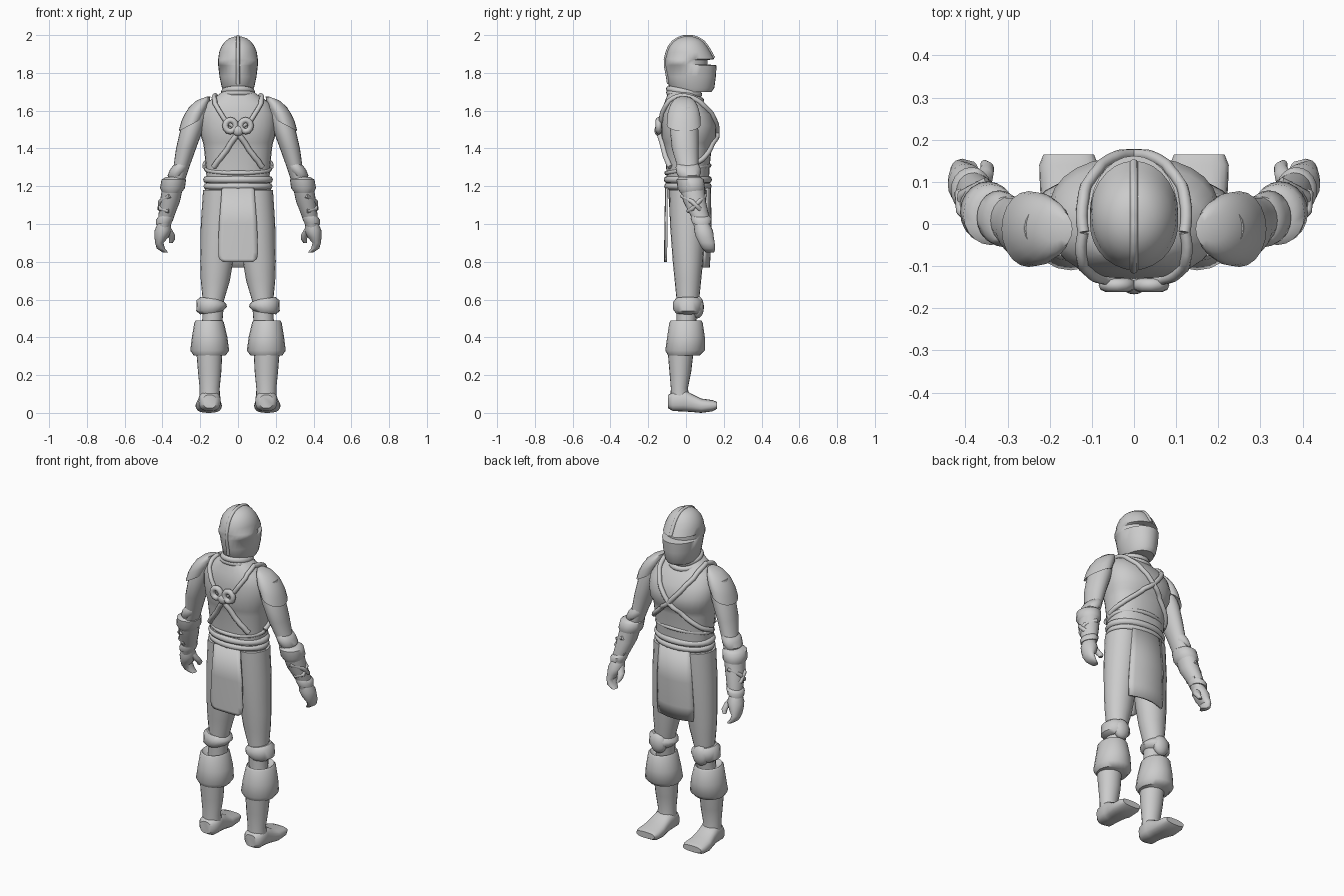
import bpy, bmesh
from math import cos, sin, pi, radians, copysign
from mathutils import Vector
from mathutils.bvhtree import BVHTree

cube = bpy.data.objects.get("Cube")
if cube:
    bpy.data.objects.remove(cube)

grey = bpy.data.materials.new("plain grey")
grey.use_nodes = True
grey.diffuse_color = (.6, .6, .6, 1)
shader = next(n for n in grey.node_tree.nodes if n.type == 'BSDF_PRINCIPLED')
shader.inputs["Base Color"].default_value = grey.diffuse_color


def add_object(name, data):
    obj = bpy.data.objects.new(name, data)
    data.materials.append(grey)
    bpy.context.scene.collection.objects.link(obj)
    return obj


def finish(name, bm, mirror=False):
    """Turn a bmesh into a smooth object and return its surface for snapping."""
    bmesh.ops.recalc_face_normals(bm, faces=bm.faces)
    surface = BVHTree.FromBMesh(bm)
    mesh = bpy.data.meshes.new(name)
    bm.to_mesh(mesh)
    bm.free()
    mesh.shade_smooth()
    mesh.set_sharp_from_angle(angle=radians(48))
    obj = add_object(name, mesh)
    if mirror:
        obj.modifiers.new("Mirror", 'MIRROR').use_mirror_merge = False
    return surface


def loft(name, rings, mirror=False, axis='Z', power=1.0, n=20):
    """Skin elliptical rings (x, y, z, radius, radius, optional tilt)."""
    bm = bmesh.new()
    loops = []
    for x, y, z, r1, r2, *tilt in rings:
        t = radians(tilt[0]) if tilt else 0
        loop = []
        for i in range(n):
            a = 2 * pi * i / n
            u = copysign(abs(cos(a)) ** power, cos(a)) * r1
            v = copysign(abs(sin(a)) ** power, sin(a)) * r2
            if axis == 'Z':
                p = (x + u * cos(t), y + v, z - u * sin(t))
            else:
                p = (x + u, y, z + v)
            loop.append(bm.verts.new(p))
        loops.append(loop)
    for low, high in zip(loops, loops[1:]):
        for i in range(n):
            j = (i + 1) % n
            bm.faces.new((low[i], low[j], high[j], high[i]))
    bm.faces.new(loops[0])
    bm.faces.new(loops[-1])
    return finish(name, bm, mirror)


def tube(name, points, radius, cyclic=False, surface=None, lift=0.0):
    """Round cord along points, laid on a surface when one is given."""
    path = [Vector(p) for p in points]
    if surface:
        fine = [a.lerp(b, k / 6) for a, b in zip(path, path[1:]) for k in range(6)]
        path = []
        for p in fine + [Vector(points[-1])]:
            spot, normal, _, _ = surface.find_nearest(p)
            path.append(spot + normal * lift)
    curve = bpy.data.curves.new(name, 'CURVE')
    curve.dimensions = '3D'
    curve.bevel_depth = radius
    curve.bevel_resolution = 2
    curve.use_fill_caps = True
    spline = curve.splines.new('POLY')
    spline.points.add(len(path) - 1)
    for point, p in zip(spline.points, path):
        point.co = (*p, 1)
    spline.use_cyclic_u = cyclic
    spline.use_smooth = True
    add_object(name, curve)


def hoop(name, x, y, z, rx, ry, radius, slope=0.0):
    angles = [2 * pi * i / 28 for i in range(28)]
    tube(name, [(x + rx * cos(a), y + ry * sin(a), z + slope * sin(a)) for a in angles],
         radius, cyclic=True)


def ball(name, centre, size, mirror=False):
    bm = bmesh.new()
    bmesh.ops.create_uvsphere(bm, u_segments=16, v_segments=10, radius=1)
    bmesh.ops.scale(bm, vec=size, verts=bm.verts)
    bmesh.ops.translate(bm, vec=centre, verts=bm.verts)
    finish(name, bm, mirror)


def panel(name, rows, bend):
    """Hanging cloth from rows of (z, y, half width)."""
    bm = bmesh.new()
    grid = [[bm.verts.new((w * k / 4, y + bend * (w * k / 4) ** 2, z)) for k in range(-4, 5)]
            for z, y, w in rows]
    for a, b in zip(grid, grid[1:]):
        for k in range(8):
            bm.faces.new((a[k], a[k + 1], b[k + 1], b[k]))
    finish(name, bm)
    solid = bpy.data.objects[name].modifiers.new("Thickness", 'SOLIDIFY')
    solid.thickness = .012
    solid.offset = 0


# Torso, vest and pelvis
torso = loft("torso", [
    (0, .01, 1.2, .165, .11), (0, .01, 1.3, .17, .115), (0, .01, 1.4, .18, .125),
    (0, .01, 1.43, .185, .13), (0, .015, 1.46, .195, .145), (0, .015, 1.52, .205, .145),
    (0, .005, 1.58, .2, .135), (0, -.01, 1.64, .17, .105), (0, -.02, 1.68, .11, .08),
    (0, -.02, 1.71, .07, .07)], power=.85, n=28)
loft("pelvis", [(0, .01, 1.22, .17, .105), (0, .01, 1.1, .185, .1),
                (0, .01, .95, .15, .08), (0, .01, .86, .05, .05)])
hoop("upper_belt", 0, .01, 1.235, .165, .108, .02)
hoop("lower_belt", 0, .01, 1.2, .165, .108, .018)
hoop("waist_cord", 0, .01, 1.29, .168, .113, .012, slope=.02)

# Neck and wrapped collar
loft("neck", [(0, -.02, 1.64, .075, .075), (0, 0, 1.78, .07, .075)])
hoop("collar", 0, -.01, 1.7, .072, .078, .018, slope=-.015)
hoop("scarf", 0, -.005, 1.675, .085, .085, .016, slope=-.02)

# Helmet with a recessed eye slit and a crest
helmet = loft("helmet", [
    (0, .035, 1.7, .075, .1), (0, .03, 1.72, .085, .12), (0, .03, 1.78, .098, .128),
    (0, .026, 1.84, .105, .136), (0, .003, 1.845, .105, .112), (0, .003, 1.868, .105, .112),
    (0, .02, 1.873, .105, .13), (0, .015, 1.91, .1, .115), (0, .012, 1.94, .088, .1),
    (0, .012, 1.965, .07, .08), (0, .012, 1.982, .048, .055), (0, .012, 1.992, .02, .025)],
    n=28)
tube("helmet_crest", [(0, .15, 1.88), (0, .12, 1.93), (0, .08, 1.97), (0, .01, 2),
                      (0, -.06, 1.97), (0, -.1, 1.92), (0, -.12, 1.85), (0, -.1, 1.74)],
     .01, surface=helmet, lift=-.002)

# Hanging cloths on both sides of the body
panel("rear_cloth", [(1.19, -.105, .085), (1, -.108, .1), (.85, -.11, .106),
                     (.815, -.11, .1), (.8, -.11, .08)], .4)
panel("face_cloth", [(1.19, .125, .1), (1, .13, .115), (.85, .125, .12), (.77, .12, .115)], -2)

# Legs
loft("thighs", [(.09, .01, 1.18, .095, .1), (.1, .01, 1, .097, .095),
                (.113, .01, .8, .087, .08), (.12, .01, .7, .077, .07),
                (.13, .01, .6, .057, .06), (.137, 0, .46, .053, .05)], mirror=True)
loft("knee_bands", [(.14, .01, .605, .06, .065, -8), (.14, .01, .585, .08, .08, -8),
                    (.14, .01, .55, .082, .08, 8), (.14, .01, .53, .06, .065, 8)], mirror=True)
ball("knee_pads", (.14, .06, .56), (.05, .035, .06), mirror=True)
loft("boot_cuffs", [(.15, 0, .47, .05, .06), (.152, 0, .49, .07, .08), (.153, 0, .48, .078, .088),
                    (.15, 0, .4, .094, .1), (.15, -.005, .33, .103, .105),
                    (.15, -.01, .305, .085, .085)], mirror=True)
loft("shins", [(.152, -.028, .34, .07, .07), (.15, -.03, .22, .062, .058),
               (.15, -.035, .13, .053, .045), (.15, -.03, .05, .055, .055)], mirror=True)
loft("feet", [(.15, -.095, .06, .035, .035), (.15, -.07, .06, .058, .05),
              (.15, -.01, .065, .058, .058), (.153, .03, .053, .06, .048),
              (.155, .08, .038, .068, .038), (.155, .14, .038, .07, .03),
              (.155, .165, .04, .06, .018)], mirror=True, axis='Y', power=.75)

# Arms
loft("shoulder_pads", [(.25, -.012, 1.53, .06, .08, 28), (.25, -.012, 1.525, .073, .09, 28),
                       (.23, -.012, 1.58, .08, .087, 28), (.215, -.012, 1.62, .075, .075, 28),
                       (.2, -.012, 1.65, .06, .055, 26), (.19, -.012, 1.665, .03, .03, 20)],
     mirror=True)
loft("upper_arms", [(.2, -.01, 1.62, .06, .06), (.245, -.01, 1.5, .06, .075),
                    (.275, -.005, 1.4, .053, .07), (.3, .01, 1.3, .042, .055),
                    (.33, .02, 1.22, .045, .055)], mirror=True)
loft("elbow_bands", [(.305, .01, 1.32, .04, .055, 15), (.31, .01, 1.3, .053, .065, 15),
                     (.32, .015, 1.27, .055, .065, 15), (.325, .015, 1.25, .04, .055, 15)],
     mirror=True)
loft("forearm_cuffs", [(.335, .02, 1.25, .045, .055), (.34, .022, 1.235, .065, .072),
                       (.347, .028, 1.19, .066, .073), (.35, .03, 1.165, .05, .06)], mirror=True)
forearm = loft("forearms", [(.345, .03, 1.2, .055, .065), (.36, .045, 1.12, .053, .06),
                            (.38, .075, 1.04, .042, .048), (.393, .085, .98, .032, .04)],
               mirror=True)
loft("wrist_bands", [(.383, .075, 1.045, .042, .047, 12), (.386, .08, 1.03, .05, .055, 12),
                     (.39, .083, 1.005, .045, .05, 12)], mirror=True)
loft("hands", [(.392, .085, 1, .035, .04), (.397, .093, .965, .045, .05),
               (.405, .1, .93, .037, .047), (.417, .11, .9, .022, .042),
               (.408, .12, .87, .022, .035), (.385, .127, .85, .015, .022)], mirror=True)
loft("thumbs", [(.375, .09, .98, .02, .025), (.355, .11, .945, .02, .022),
                (.348, .13, .92, .016, .018), (.355, .14, .9, .01, .012)], mirror=True)

# Cords that repeat on each side
for side, s in (("left", 1), ("right", -1)):
    tube(side + "_chest_strap", [(s * .12, -.02, 1.68), (s * .11, .08, 1.62), (s * .06, .15, 1.55),
                                 (0, .17, 1.48), (-s * .08, .15, 1.41), (-s * .16, .09, 1.34),
                                 (-s * .18, 0, 1.3)], .014, surface=torso, lift=.005)
    tube(side + "_upper_back_strap", [(s * .12, -.02, 1.68), (s * .11, -.1, 1.62),
                                      (s * .07, -.14, 1.55), (0, -.14, 1.5)],
         .013, surface=torso, lift=.007)
    tube(side + "_lower_back_strap", [(0, -.14, 1.48), (s * .07, -.13, 1.38),
                                      (s * .14, -.1, 1.3)], .015, surface=torso, lift=.007)
    tube(side + "_knot_loop", [(s * (.04 + .028 * cos(a)), -.145, 1.52 + .03 * sin(a))
                               for a in (pi * i / 6 for i in range(12))], .016, cyclic=True)
    for k in (0, 1):
        lace = [(.35, .09), (.41, .07), (.42, .03), (.36, -.02)]
        heights = [1.15, 1.12, 1.08, 1.05][::-1 if k else 1]
        path = [forearm.find_nearest(Vector((x, y, z)))[0] for (x, y), z in zip(lace, heights)]
        tube(f"{side}_forearm_lace_{k}", [(s * p.x, p.y, p.z) for p in path], .012)
ball("back_knot", (0, -.145, 1.495), (.03, .022, .03))
